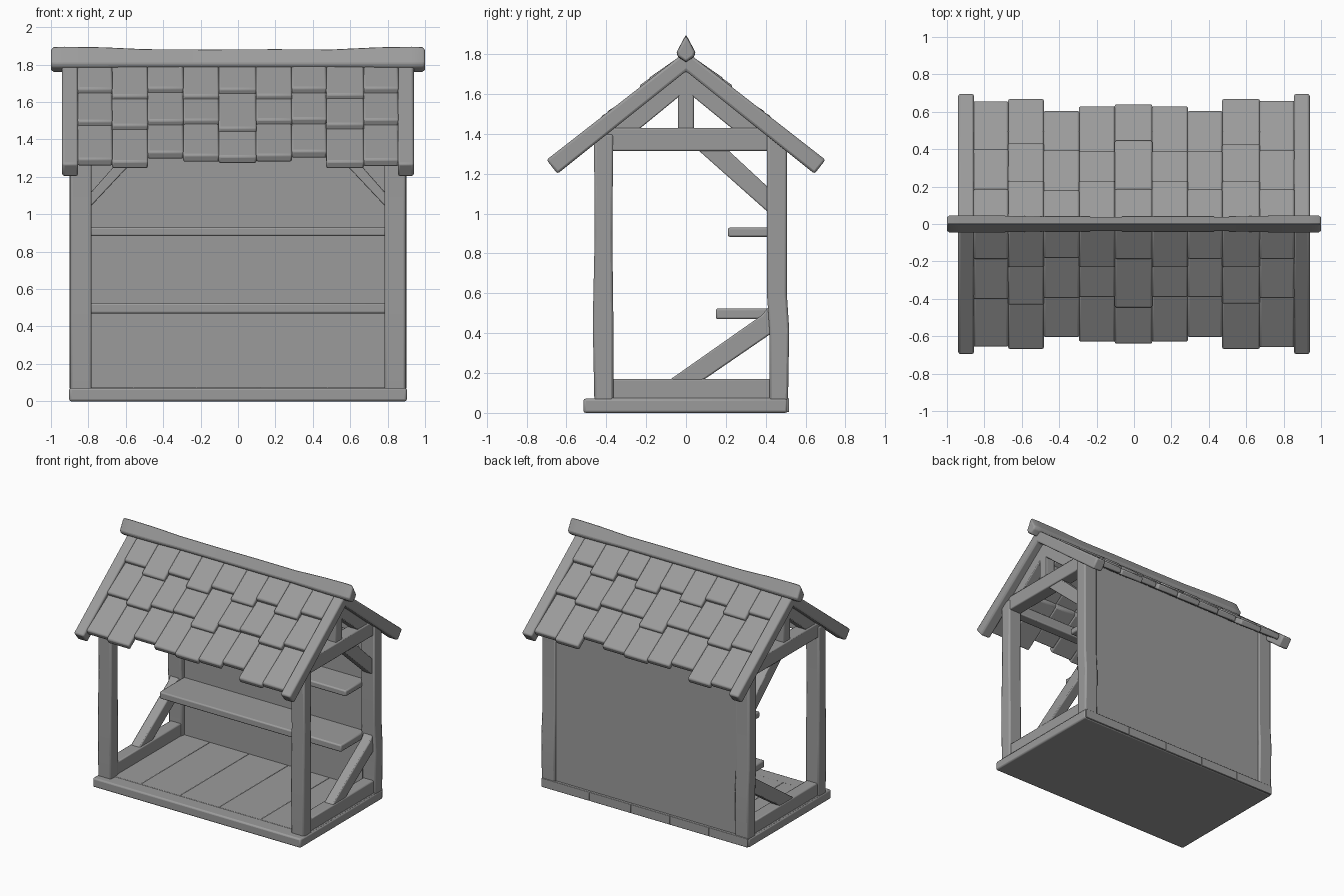
import bpy, bmesh, random

if "Cube" in bpy.data.objects:
    bpy.data.objects.remove(bpy.data.objects["Cube"])
random.seed(4)

# Dark grey used on every part
grey = bpy.data.materials.new("dark_grey")
grey.diffuse_color = (0.33, 0.33, 0.33, 1)
grey.use_nodes = True
grey.node_tree.nodes["Principled BSDF"].inputs["Base Color"].default_value = grey.diffuse_color


def finish(name, bm, bevel, mirror=(False, False)):
    """Turn a bmesh into a softly bevelled, optionally mirrored object."""
    bmesh.ops.recalc_face_normals(bm, faces=bm.faces)
    me = bpy.data.meshes.new(name)
    bm.to_mesh(me)
    bm.free()
    me.materials.append(grey)
    ob = bpy.data.objects.new(name, me)
    bpy.context.collection.objects.link(ob)
    if bevel:
        b = ob.modifiers.new("Bevel", 'BEVEL')
        b.width, b.segments, b.limit_method = bevel, 2, 'ANGLE'
    if any(mirror):
        m = ob.modifiers.new("Mirror", 'MIRROR')
        m.use_axis[0], m.use_axis[1] = mirror
        m.use_mirror_merge = False
    bpy.ops.object.select_all(action='DESELECT')
    ob.select_set(True)
    bpy.context.view_layer.objects.active = ob
    bpy.ops.object.shade_smooth_by_angle(angle=0.6)
    return ob


def add_prism(bm, pts, a, b, axis='x'):
    """Extrude a profile: (y, z) points along x, or (x, z) points along y."""
    def co(p, t):
        return (t, p[0], p[1]) if axis == 'x' else (p[0], t, p[1])
    lo = [bm.verts.new(co(p, a)) for p in pts]
    hi = [bm.verts.new(co(p, b)) for p in pts]
    bm.faces.new(lo)
    bm.faces.new(hi)
    for i in range(len(pts)):
        j = (i + 1) % len(pts)
        bm.faces.new((lo[i], lo[j], hi[j], hi[i]))


def prism(name, pts, a, b, bevel=0.008, mirror=(True, False), axis='x'):
    bm = bmesh.new()
    add_prism(bm, pts, a, b, axis)
    return finish(name, bm, bevel, mirror)


def rect(u0, u1, z0, z1):
    return [(u0, z0), (u1, z0), (u1, z1), (u0, z1)]


# Floor: solid base, raised front lip and planks whose ends show at the back
prism("floor_base", rect(-0.515, 0.51, 0, 0.072), -0.903, 0.903, 0.012, (False, False))
bm = bmesh.new()
edges = [-0.896, -0.56, -0.22, 0.12, 0.48, 0.896]
for x0, x1 in zip(edges, edges[1:]):
    add_prism(bm, rect(-0.41, 0.517, 0.004, 0.0745), x0, x1)
finish("floor_planks", bm, 0.004)

# Side frames
prism("front_post", [(-0.46, 0.06), (-0.365, 0.06), (-0.365, 0.5), (-0.37, 0.9),
                     (-0.365, 1.4), (-0.462, 1.4), (-0.458, 0.9), (-0.468, 0.45)],
      0.782, 0.897, 0.012)
prism("back_post", [(0.42, 0.06), (0.42, 0.4), (0.406, 0.6), (0.406, 1.4), (0.506, 1.38),
                    (0.506, 0.6), (0.518, 0.42), (0.512, 0.06)], 0.782, 0.9, 0.012)
prism("side_sill", rect(-0.4, 0.45, 0.06, 0.17), 0.79, 0.885)
prism("tie_beam", [(-0.46, 1.315), (0.46, 1.315), (0.46, 1.38), (0.4, 1.43),
                   (-0.4, 1.43), (-0.46, 1.38)], 0.787, 0.89)
prism("king_post", rect(-0.04, 0.04, 1.42, 1.74), 0.80, 0.88)
prism("gable_strut", [(0.24, 1.42), (0.37, 1.42), (0.02, 1.71), (0.02, 1.6)],
      0.80, 0.88, 0.006, (True, True))
prism("upper_side_brace", [(0.06, 1.32), (0.21, 1.32), (0.42, 1.125), (0.42, 1.0)], 0.80, 0.88)
prism("lower_side_brace", [(-0.09, 0.16), (0.08, 0.16), (0.43, 0.4), (0.43, 0.55), (0.38, 0.49)],
      0.80, 0.88)

# Long top plates, back wall and its corner braces
prism("top_plate", rect(0.375, 0.455, 1.32, 1.4), -0.8, 0.8, 0.008, (False, True))
prism("back_wall", rect(0.45, 0.497, 0.06, 1.4), -0.8, 0.8, 0, (False, False))
prism("back_corner_brace", [(0.80, 1.03), (0.80, 1.1), (0.57, 1.36), (0.49, 1.36)],
      0.415, 0.46, 0.006, axis='y')

# Shelves
prism("lower_shelf", rect(0.15, 0.46, 0.47, 0.525), -0.79, 0.79, 0.01, (False, False))
prism("upper_shelf", rect(0.21, 0.46, 0.883, 0.93), -0.79, 0.79, 0.01, (False, False))

# Gable rafters
prism("gable_rafters", [(0, 1.815), (0.70, 1.27), (0.645, 1.20), (0, 1.715),
                        (-0.645, 1.20), (-0.70, 1.27)], 0.855, 0.94, 0.012)

# Shingles: three overlapping courses of nine, same on both slopes
cols = [-0.86, -0.67, -0.485, -0.29, -0.105, 0.1, 0.285, 0.475, 0.67, 0.86]
courses = [  # start y, start lift, end lift, end y of each shingle
    (0.0, -0.004, 0.008, [0.19, 0.235, 0.185, 0.235, 0.19, 0.235, 0.19, 0.235, 0.19]),
    (0.13, -0.035, 0.003, [0.405, 0.435, 0.4, 0.395, 0.45, 0.395, 0.395, 0.43, 0.40]),
    (0.33, -0.042, -0.004, [0.66, 0.672, 0.608, 0.633, 0.643, 0.633, 0.608, 0.672, 0.663])]


def roof_z(y):
    return 1.815 - 0.78 * y


bm = bmesh.new()
for y0, lift0, lift1, ends in courses:
    for i, y1 in enumerate(ends):
        a = roof_z(y0) + lift0
        b = roof_z(y1) + lift1 + random.uniform(-0.004, 0.004)
        t = 0.042
        grow = 0.004 if i % 2 else -0.001
        add_prism(bm, [(y0, a), (y1, b), (y1 - 0.02, b - t), (y0, a - t)],
                  cols[i] - grow, cols[i + 1] + grow)
finish("roof_shingles", bm, 0.011, (False, True))

# Ridge beam: kite section, thicker at the ends
bm = bmesh.new()
kite = [(0, 0.078), (0.042, 0.0), (0.036, -0.02), (0, -0.045), (-0.036, -0.02), (-0.042, 0.0)]
stations = [(-1, 0.93), (-0.985, 1.12), (-0.93, 1.14), (-0.72, 1.1), (-0.5, 0.97), (-0.15, 0.95),
            (0.2, 0.97), (0.5, 0.95), (0.75, 1.1), (0.93, 1.14), (0.985, 1.12), (1, 0.93)]
rings = [[bm.verts.new((x, s * y, 1.81 + s * z)) for y, z in kite] for x, s in stations]
for r, q in zip(rings, rings[1:]):
    for i in range(6):
        j = (i + 1) % 6
        bm.faces.new((r[i], r[j], q[j], q[i]))
bm.faces.new(rings[0])
bm.faces.new(rings[-1])
finish("ridge_beam", bm, 0.006)
